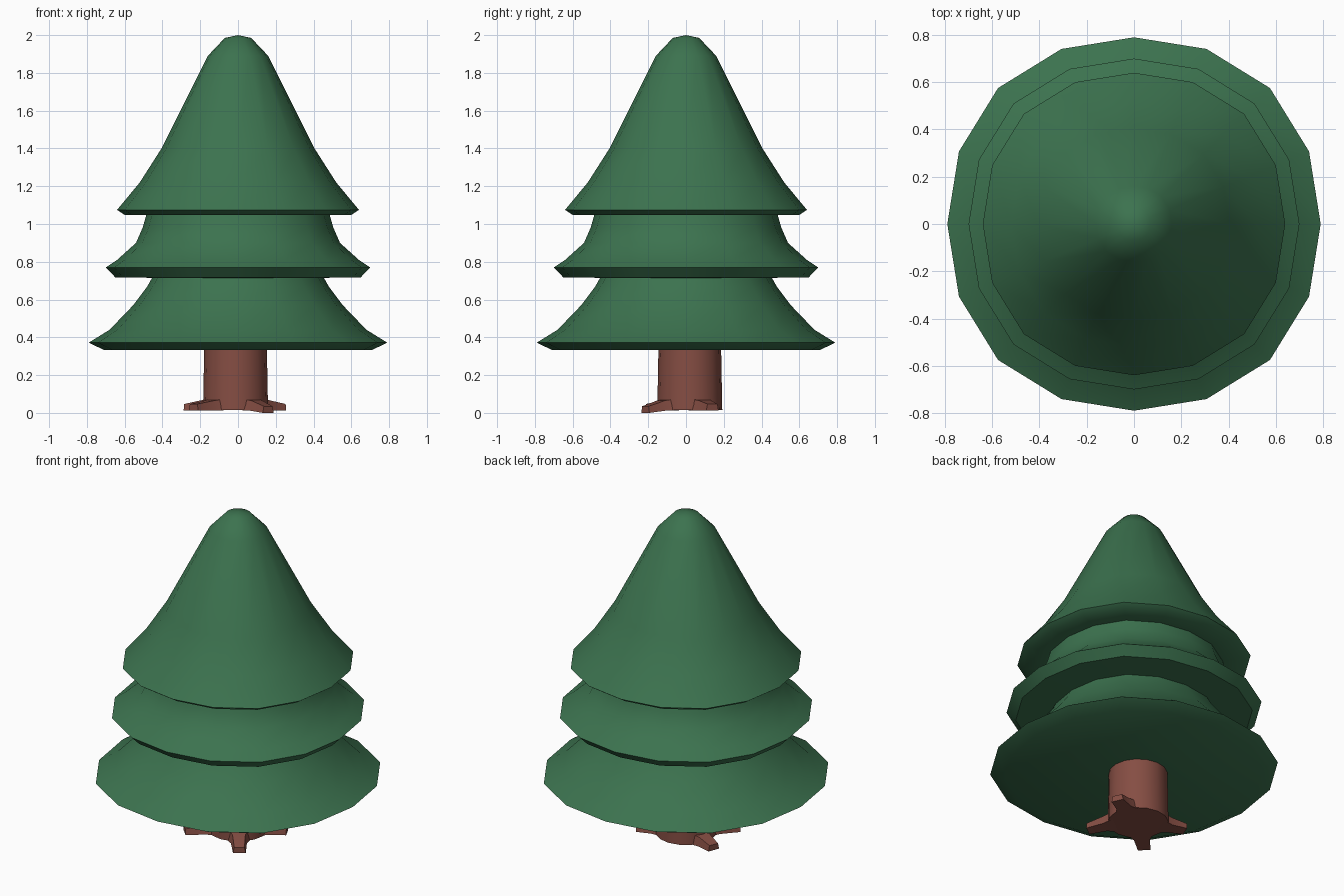
import bpy, bmesh, math
from mathutils import Vector

if "Cube" in bpy.data.objects:
    bpy.data.objects.remove(bpy.data.objects["Cube"])

SIDES = 16


def material(name, rgb):
    m = bpy.data.materials.new(name)
    m.diffuse_color = (*rgb, 1)
    m.use_nodes = True
    m.node_tree.nodes["Principled BSDF"].inputs["Base Color"].default_value = m.diffuse_color
    return m


GREEN = material("foliage green", (0.045, 0.170, 0.078))
BROWN = material("bark brown", (0.235, 0.075, 0.056))


def add_object(name, bm, mat, angle):
    bmesh.ops.recalc_face_normals(bm, faces=bm.faces)
    me = bpy.data.meshes.new(name)
    bm.to_mesh(me)
    bm.free()
    me.materials.append(mat)
    ob = bpy.data.objects.new(name, me)
    bpy.context.collection.objects.link(ob)
    bpy.ops.object.select_all(action='DESELECT')
    ob.select_set(True)
    bpy.context.view_layer.objects.active = ob
    bpy.ops.object.shade_smooth_by_angle(angle=math.radians(angle))
    return ob


def lathe(name, profile, mat, centre=(0, 0), square=0.03, angle=40):
    """Revolve (radius, z) points; radius 0 closes to a point."""
    bm = bmesh.new()
    rings = []
    for r, z in profile:
        if r == 0:
            rings.append([bm.verts.new((*centre, z))] * SIDES)
            continue
        ring = []
        for i in range(SIDES):
            a = 2 * math.pi * i / SIDES
            k = r * (1 + square * math.sin(2 * a) ** 2)
            ring.append(bm.verts.new((centre[0] + k * math.cos(a),
                                      centre[1] + k * math.sin(a), z)))
        rings.append(ring)
    for lo, hi in zip(rings, rings[1:]):
        for i in range(SIDES):
            j = (i + 1) % SIDES
            bm.faces.new(dict.fromkeys((lo[i], lo[j], hi[j], hi[i])))
    # make sure normals face outward even on open tiers
    return add_object(name, bm, mat, angle)


# Three skirts of foliage; each starts under its rim and tucks into the next
lathe("lower_foliage", [(0, 0.335), (0.71, 0.333), (0.79, 0.372), (0.68, 0.44),
                        (0.555, 0.57), (0.48, 0.67), (0.455, 0.715)], GREEN)
lathe("middle_foliage", [(0.455, 0.715), (0.65, 0.718), (0.70, 0.77), (0.64, 0.81),
                         (0.54, 0.90), (0.505, 0.98), (0.485, 1.05)], GREEN)
lathe("upper_foliage", [(0.485, 1.05), (0.60, 1.048), (0.64, 1.075), (0.52, 1.22),
                        (0.405, 1.40), (0.16, 1.89), (0.07, 1.985), (0, 2.0)], GREEN)

# Trunk
TRUNK = (-0.013, 0.02)
lathe("trunk", [(0, 0.015), (0.172, 0.015), (0.166, 0.336)], BROWN, TRUNK, square=0)


# Tapered roots spreading from the trunk foot
def root(name, tip, z_low):
    c = Vector((*TRUNK, 0))
    t = Vector((*tip, 0))
    d = (t - c).normalized()
    s = Vector((-d.y, d.x, 0))
    bm = bmesh.new()
    sections = []
    for p, w, lo, hi in ((c + d * 0.13, 0.075, 0.015, 0.075),
                         (c + d * 0.19, 0.045, 0.012, 0.065),
                         (t, 0.036, z_low, z_low + 0.035)):
        up = Vector((0, 0, 1))
        sections.append([bm.verts.new(p + s * x + up * z) for x, z in
                         ((-w, lo), (w, lo), (w * 0.8, hi), (-w * 0.8, hi))])
    for a, b in zip(sections, sections[1:]):
        for i in range(4):
            j = (i + 1) % 4
            bm.faces.new((a[i], a[j], b[j], b[i]))
    bm.faces.new(sections[0])
    bm.faces.new(sections[-1])
    add_object(name, bm, BROWN, 30)


root("root_back_right", (0.24, 0.14), 0.012)
root("root_front_right", (0.16, -0.215), 0.0)
root("root_front_left", (-0.235, -0.19), 0.012)
root("root_back_left", (-0.275, 0.12), 0.012)
